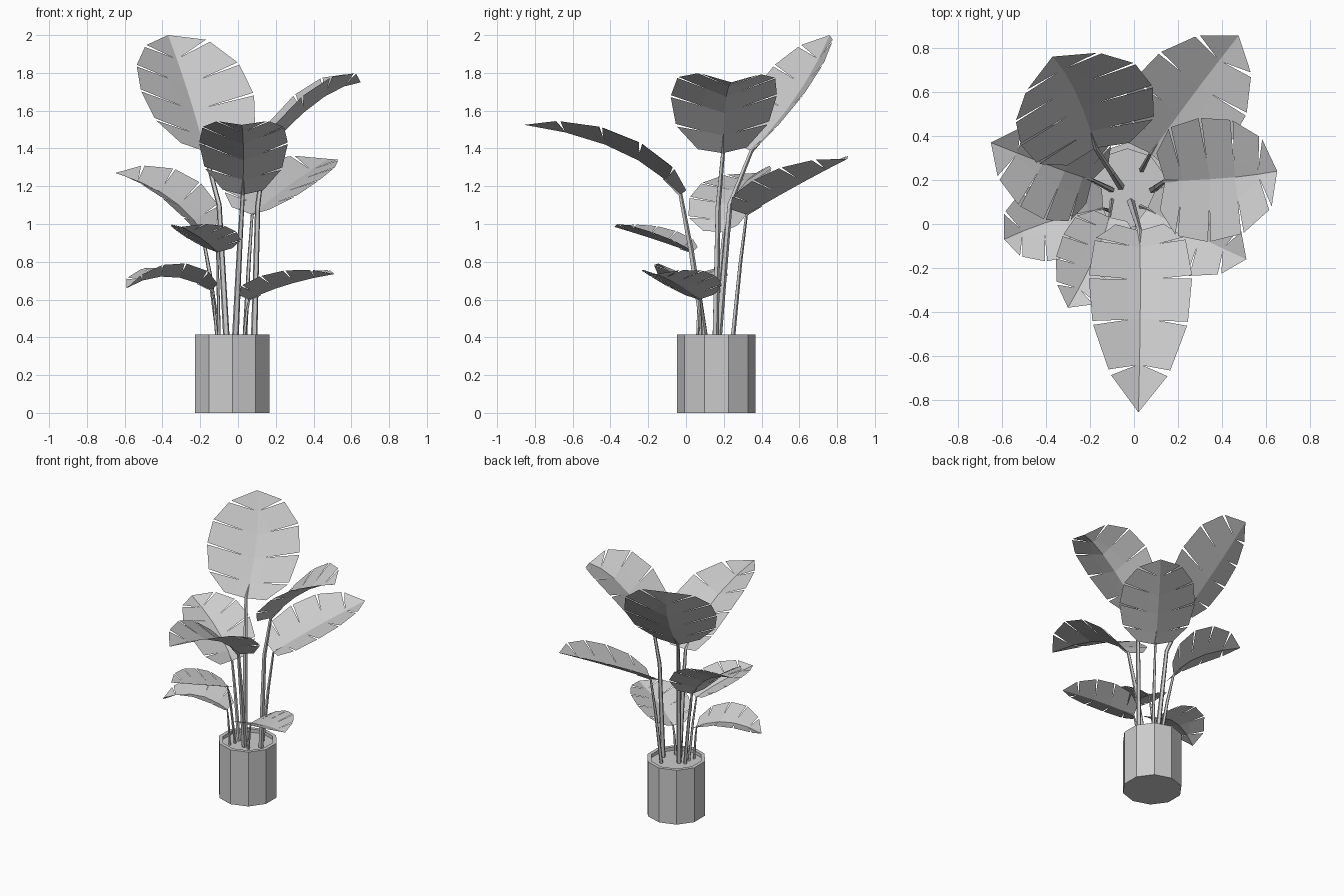
import bpy, bmesh, math, random
from mathutils import Vector, Matrix

if "Cube" in bpy.data.objects:
    bpy.data.objects.remove(bpy.data.objects["Cube"])

random.seed(4)
Z = Vector((0, 0, 1))


def make(name, verts, faces):
    me = bpy.data.meshes.new(name)
    me.from_pydata([tuple(v) for v in verts], [], faces)
    ob = bpy.data.objects.new(name, me)
    bpy.context.collection.objects.link(ob)
    return ob


# Ten-sided pot with rim, and soil inside it
def lathe(name, profile, center, n=10):
    verts, faces = [], []
    for r, z in profile:
        for k in range(n):
            a = -math.pi / 2 + k * math.tau / n
            verts.append((center[0] + r * math.cos(a), center[1] + r * math.sin(a), z))
    for i in range(len(profile) - 1):
        for k in range(n):
            j = (k + 1) % n
            faces.append((i * n + k, i * n + j, (i + 1) * n + j, (i + 1) * n + k))
    faces.append(tuple(range(n))[::-1])
    last = (len(profile) - 1) * n
    faces.append(tuple(range(last, last + n)))
    return make(name, verts, faces)


lathe("pot", [(.208, 0), (.208, .415), (.18, .415), (.18, .39)], (-.03, .161))


def bezier(a, b, c, t):
    p = a * (1 - t) ** 2 + b * 2 * t * (1 - t) + c * t * t
    d = ((b - a) * (1 - t) + (c - b) * t).normalized()
    return p, d


# Leaf: folded blade along a curved midrib, split by tapering slits
CUTS = [0, .14, .36, .58, .8, 1]
WIDTH = [(0, .46), (.12, .84), (.22, .97), (.36, 1), (.58, .92), (.72, .73), (.8, .58), (.84, .5), (1, 0)]


def width_at(t):
    for (t0, w0), (t1, w1) in zip(WIDTH, WIDTH[1:]):
        if t <= t1:
            return w0 + (w1 - w0) * (t - t0) / (t1 - t0)
    return 0


def leaf(name, base, ctrl, tip, half, roll=0, fold=20):
    a, b, c = Vector(base), Vector(ctrl), Vector(tip)
    heading = c - a
    level = heading.cross(Z).normalized()
    verts, faces = [], []

    def point(t, side, f):
        p, d = bezier(a, b, c, t)
        s = (level - d * level.dot(d)).normalized()
        s = Matrix.Rotation(math.radians(roll), 3, d) @ s
        n = s.cross(d)
        w = half * width_at(t) * f
        ang = math.radians(fold)
        return p + s * (side * w * math.cos(ang)) + n * (w * math.sin(ang)) + d * (.4 * t * w)

    def face(pts, side):
        i = len(verts)
        verts.extend(pts)
        ids = tuple(range(i, i + len(pts)))
        faces.append(ids if side > 0 else ids[::-1])

    for side in (1, -1):
        depth = [.5] + [random.uniform(.2, .45) for _ in range(3)] + [.12, .5]
        for i in range(5):
            t0, t1 = CUTS[i], CUTS[i + 1]
            g0 = t0 + (.009 if i else 0) + (.008 if i == 4 else 0)
            g1 = t1 - (.009 if i < 4 else 0)
            m0, m1 = point(t0, side, depth[i]), point(t1, side, depth[i + 1])
            p0, p1 = point(t0, side, 0), point(t1, side, 0)
            e0, e1 = point(g0, side, 1), point(g1, side, 1)
            if i == 4:
                face([p0, m0, p1], side)
                face([m0, e0, p1], side)
            else:
                face([p0, m0, m1, p1], side)
                face([m0, e0, e1, m1], side)
    ob = make(name, verts, faces)
    bm = bmesh.new()
    bm.from_mesh(ob.data)
    bmesh.ops.remove_doubles(bm, verts=bm.verts, dist=.0005)
    bm.to_mesh(ob.data)
    bm.free()


# Stem: tapered five-sided tube from soil to blade, ending just under the midrib
def stem(name, pts, radii, n=5):
    verts, faces = [], []
    pts = [Vector(p) for p in pts]
    for i, p in enumerate(pts):
        d = (pts[min(i + 1, len(pts) - 1)] - pts[max(i - 1, 0)]).normalized()
        u = d.cross(Vector((.3, 1, 0))).normalized()
        v = d.cross(u)
        for k in range(n):
            ang = k * math.tau / n
            verts.append(p + (u * math.cos(ang) + v * math.sin(ang)) * radii[i])
    for i in range(len(pts) - 1):
        for k in range(n):
            j = (k + 1) % n
            faces.append((i * n + k, i * n + j, (i + 1) * n + j, (i + 1) * n + k))
    faces.append(tuple(range(n)))
    make(name, verts, faces)


# name, root (x, y), blade base, bend, tip, half width, roll, fold, stem radius
PLANTS = [
    ("tall_back_left", (-.06, .17), (-.175, .345, 1.385), (-.25, .63, 1.68), (-.37, .76, 2.0), .34, 0, 16, .018),
    ("tall_right", (.085, .155), (.14, .195, 1.375), (.44, .20, 1.73), (.65, .24, 1.75), .295, 0, 17, .018),
    ("tall_front", (-.015, .10), (.025, -.03, 1.155), (.035, -.28, 1.445), (.02, -.855, 1.525), .25, 0, 20, .019),
    ("mid_back_right", (.035, .245), (.075, .32, 1.05), (.25, .57, 1.20), (.475, .855, 1.345), .275, 4, 17, .013),
    ("mid_left", (-.10, .155), (-.19, .20, .96), (-.33, .24, 1.18), (-.65, .37, 1.27), .24, -12, 18, .014),
    ("mid_front_left", (-.10, .11), (-.11, .03, .85), (-.17, -.16, .92), (-.30, -.38, .985), .18, 0, 18, .010),
    ("low_left", (-.11, .06), (-.14, .07, .65), (-.38, .03, .79), (-.59, -.07, .66), .195, 3, 18, .009),
    ("low_right", (.03, .08), (.06, .07, .60), (.24, -.04, .69), (.51, -.16, .735), .205, 0, 17, .010),
]
for name, root, base, bend, tip, half, roll, fold, r in PLANTS:
    leaf(name + "_leaf", base, bend, tip, half, roll, fold)
    a, b, c = Vector(base), Vector(bend), Vector(tip)
    foot = Vector((root[0], root[1], .375))
    knee = foot.lerp(a, .35)
    knee.z = foot.z + (a.z - foot.z) * .72
    if half < .29:
        knee = foot.lerp(a, .55)
        knee.z += .04
    p, d = bezier(a, b, c, .16)
    under = Vector((d.x, d.y, 0)).normalized() * d.z - Z * Vector((d.x, d.y)).length
    stem(name + "_stem", [foot, knee, a, p + under * .004], [r, r * .8, r * .6, .002])
